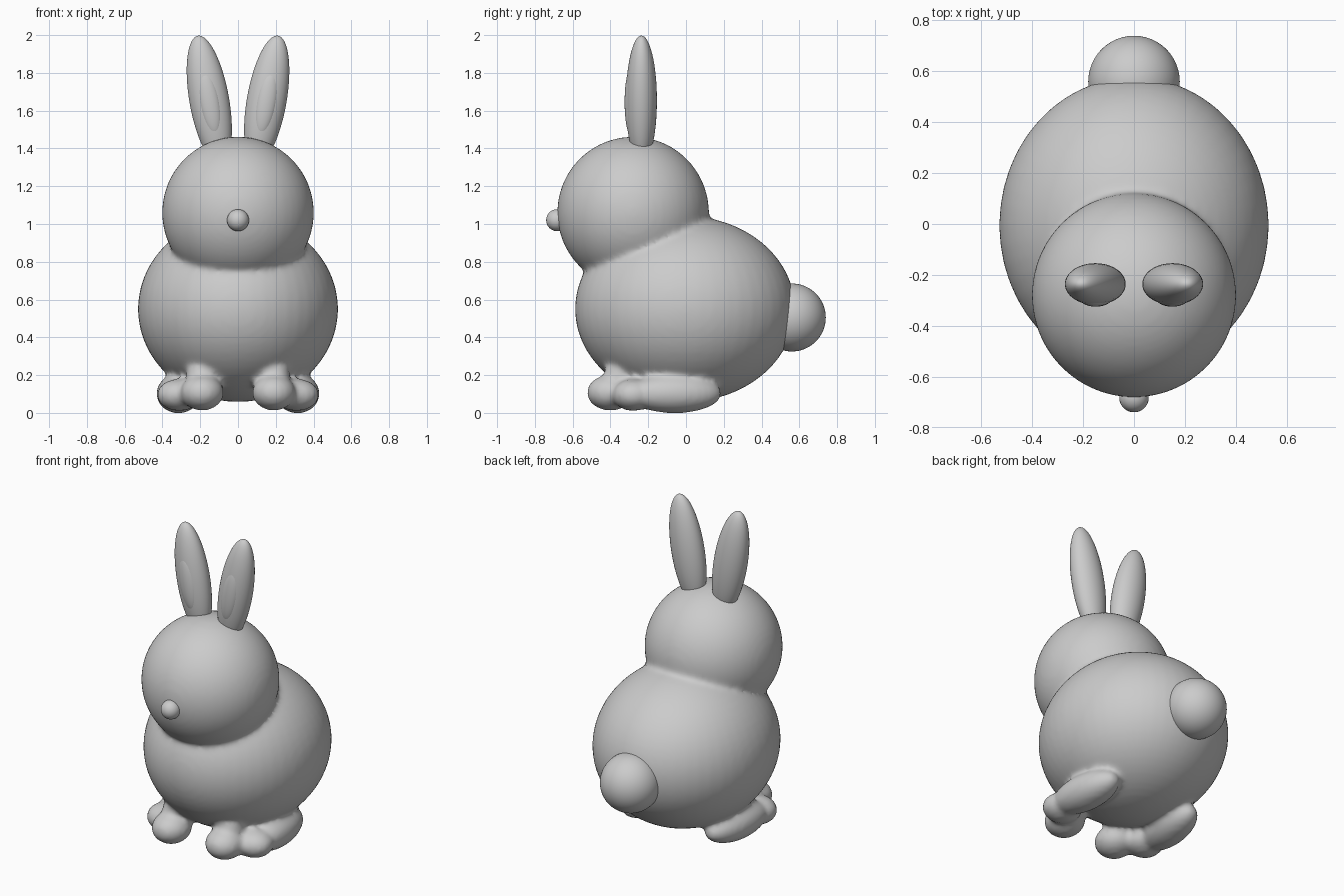
import bpy, bmesh, math
from mathutils import Matrix, Vector

if "Cube" in bpy.data.objects:
    bpy.data.objects.remove(bpy.data.objects["Cube"])

grey = bpy.data.materials.new("soft_grey")
grey.diffuse_color = (0.6, 0.6, 0.6, 1)
grey.use_nodes = True
grey.node_tree.nodes["Principled BSDF"].inputs["Base Color"].default_value = grey.diffuse_color


def ellipsoid(bm, centre, radii, rot=None, detail=(48, 32)):
    """Add one ellipsoid to a bmesh, optionally rotated."""
    m = Matrix.Translation(centre) @ (rot or Matrix.Identity(4)) @ Matrix.Diagonal((*radii, 1))
    bmesh.ops.create_uvsphere(bm, u_segments=detail[0], v_segments=detail[1], radius=1, matrix=m)


def make(name, blobs):
    """Create a smooth object from (centre, radii, rotation) blobs."""
    bm = bmesh.new()
    for centre, radii, rot in blobs:
        ellipsoid(bm, centre, radii, rot)
    for f in bm.faces:
        f.smooth = True
    me = bpy.data.meshes.new(name)
    bm.to_mesh(me)
    bm.free()
    me.materials.append(grey)
    ob = bpy.data.objects.new(name, me)
    bpy.context.collection.objects.link(ob)
    return ob


# Body, head and feet, fused into one soft skin
blobs = [((0, -0.005, 0.55), (0.53, 0.583, 0.492), None),
         ((0, -0.28, 1.06), (0.402, 0.402, 0.402), None)]
for s in (-1, 1):
    splay = Matrix.Rotation(math.radians(6) * s, 4, 'Z')
    blobs += [
        ((0.19 * s, -0.40, 0.107), (0.115, 0.125, 0.095), None),       # front paw
        ((0.19 * s, -0.35, 0.19), (0.085, 0.085, 0.10), None),         # short foreleg
        ((0.315 * s, -0.06, 0.102), (0.115, 0.25, 0.104), splay),      # hind foot
        ((0.31 * s, -0.28, 0.095), (0.12, 0.11, 0.085), None),         # hind toes
    ]
body = make("body_head_and_feet", blobs)
remesh = body.modifiers.new("fuse", 'REMESH')
remesh.mode = 'VOXEL'
remesh.voxel_size = 0.016
remesh.use_smooth_shade = True
soften = body.modifiers.new("soften", 'SMOOTH')
soften.factor = 0.5
soften.iterations = 10

# Tail and nose
make("tail", [((0, 0.56, 0.505), (0.18, 0.18, 0.18), None)])
make("nose", [((0, -0.682, 1.02), (0.058, 0.058, 0.058), None)])

# Ears leaning outwards, each with a shallow inner pad on the front
for s, side in ((-1, "left"), (1, "right")):
    lean = Matrix.Rotation(math.radians(10) * s, 4, 'Y')
    centre = Vector((0.152 * s, -0.236, 1.655))
    make(side + "_ear", [(centre, (0.105, 0.082, 0.347), lean)])
    pad = centre + lean @ Vector((0, -0.055, -0.01))
    make(side + "_inner_ear", [(pad, (0.056, 0.034, 0.18), lean)])
